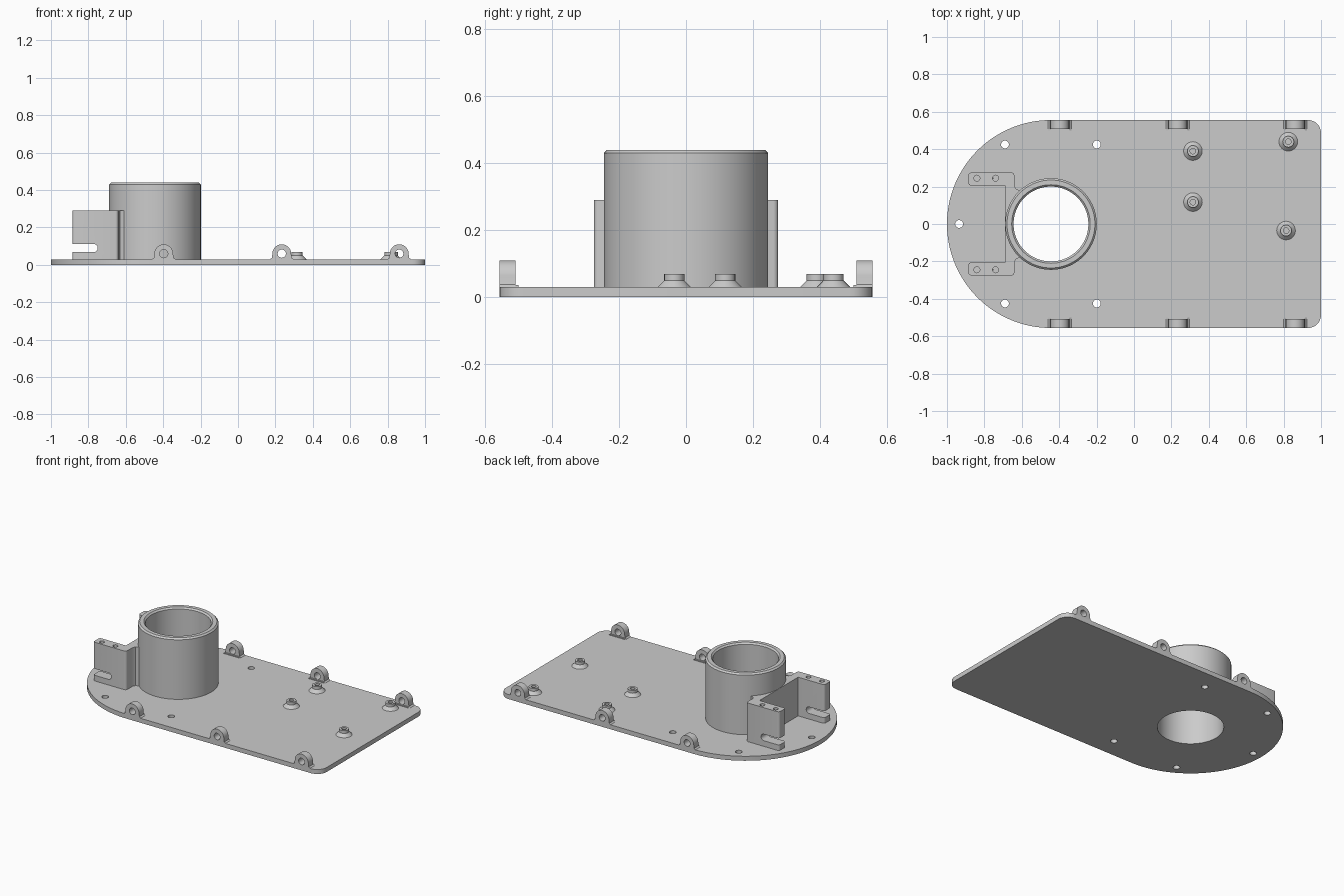
import bpy, bmesh
from math import sin, cos, pi, radians
from mathutils import Matrix

if "Cube" in bpy.data.objects:
    bpy.data.objects.remove(bpy.data.objects["Cube"])

grey = bpy.data.materials.new("light grey plastic")
grey.use_nodes = True
COLOUR = (0.6, 0.6, 0.6, 1)
grey.diffuse_color = COLOUR
grey.node_tree.nodes["Principled BSDF"].inputs["Base Color"].default_value = COLOUR

PLATE = 0.03            # plate thickness
TUBE_X = -0.444         # centre of tube and rounded end
HALF = 0.556            # half width of plate
ROOT = PLATE - 0.01     # parts sink slightly into the plate


def arc(cx, cy, r, a0, a1, n):
    """Points on an arc, angles in degrees."""
    angles = [radians(a0 + (a1 - a0) * i / n) for i in range(n + 1)]
    return [(cx + r * cos(a), cy + r * sin(a)) for a in angles]


def circle(cx, cy, r, n=24):
    return arc(cx, cy, r, 0, 360, n)[:-1]


def finish(name, bm):
    bmesh.ops.recalc_face_normals(bm, faces=bm.faces)
    mesh = bpy.data.meshes.new(name)
    bm.to_mesh(mesh)
    bm.free()
    mesh.materials.append(grey)
    mesh.shade_smooth()
    mesh.set_sharp_from_angle(angle=radians(30))
    obj = bpy.data.objects.new(name, mesh)
    bpy.context.collection.objects.link(obj)
    return obj


def prism(name, loops, z0, z1, matrix=Matrix()):
    """Extrude an outline (first loop) with holes (other loops)."""
    bm = bmesh.new()
    for loop in loops:
        vs = [bm.verts.new((x, y, z0)) for x, y in loop]
        for a, b in zip(vs, vs[1:] + vs[:1]):
            bm.edges.new((a, b))
    bmesh.ops.triangle_fill(bm, use_beauty=True, edges=bm.edges[:])
    top = bmesh.ops.extrude_face_region(bm, geom=bm.faces[:])["geom"]
    verts = [v for v in top if isinstance(v, bmesh.types.BMVert)]
    bmesh.ops.translate(bm, verts=verts, vec=(0, 0, z1 - z0))
    bm.transform(matrix)
    return finish(name, bm)


def lathe(name, profile, x, y, steps):
    """Spin a closed (radius, height) profile round a vertical axis."""
    bm = bmesh.new()
    rings = [[bm.verts.new((x + r * cos(2 * pi * i / steps), y + r * sin(2 * pi * i / steps), z))
              for r, z in profile] for i in range(steps)]
    n = len(profile)
    for i in range(steps):
        a, b = rings[i], rings[(i + 1) % steps]
        for j in range(n):
            k = (j + 1) % n
            bm.faces.new((a[j], b[j], b[k], a[k]))
    return finish(name, bm)


# Base plate: round end, two small corners, tube opening and screw holes
corner = 0.07
outline = (arc(TUBE_X, 0, HALF, 90, 270, 64)
           + arc(1 - corner, -HALF + corner, corner, -90, 0, 8)
           + arc(1 - corner, HALF - corner, corner, 0, 90, 8))
holes = [circle(TUBE_X, 0, 0.2, 72), circle(-0.935, 0, 0.021)]
holes += [circle(x, y, 0.021) for x in (-0.69, -0.199) for y in (-0.425, 0.425)]
prism("base_plate", [outline] + holes, 0, PLATE)

# Upright tube with chamfered rim
lathe("tube", [(0.2, ROOT), (0.245, ROOT), (0.245, 0.43), (0.235, 0.44),
               (0.21, 0.44), (0.2, 0.43)], TUBE_X, 0, 72)

# U-shaped bracket joined to the tube wall
upper = (arc(TUBE_X, 0, 0.225, 180, 127, 10)
         + [(-0.61, 0.18), (-0.63, 0.187), (-0.64, 0.205)]
         + arc(-0.655, 0.26, 0.015, 0, 90, 4)
         + arc(-0.87, 0.26, 0.015, 90, 180, 4)
         + arc(-0.87, 0.22, 0.015, 180, 270, 4)
         + [(-0.69, 0.205)])
lower = [(x, -y) for x, y in reversed(upper[1:])]
bracket = prism("bracket", [upper + lower], ROOT, 0.29)

# Slot through both arms, and screw holes down from the top
slot = [(-0.95, 0.112), (-0.95, 0.068)] + arc(-0.772, 0.09, 0.022, -90, 90, 10)
sideways = Matrix.Rotation(pi / 2, 4, "X")
cutters = [prism("slot_cutter", [slot], -0.4, 0.4, sideways)]
cutters += [prism("hole_cutter", [circle(x, y, 0.016, 16)], 0.1, 0.35)
            for x in (-0.84, -0.74) for y in (-0.245, 0.245)]
bpy.context.view_layer.objects.active = bracket
for cutter in cutters:
    cutter.hide_render = True
    mod = bracket.modifiers.new("cut", "BOOLEAN")
    mod.operation, mod.solver, mod.object = "DIFFERENCE", "EXACT", cutter
    bpy.ops.object.modifier_apply(modifier=mod.name)
for cutter in cutters:
    bpy.data.objects.remove(cutter)
bracket.data.shade_smooth()
bracket.data.set_sharp_from_angle(angle=radians(30))

# Pierced edge lugs with flared feet, three along each long side
lug = ([(0.062, ROOT), (0.062, PLATE), (0.053, 0.038)]
       + arc(0, 0.06, 0.05, 0, 180, 24)
       + [(-0.053, 0.038), (-0.062, PLATE), (-0.062, ROOT)])
foot = [(-0.062, ROOT), (0.062, ROOT), (0.062, PLATE), (0.053, 0.036),
        (-0.053, 0.036), (-0.062, PLATE)]
for side, label in ((-1, "front"), (1, "back")):
    for i, x in enumerate((-0.397, 0.234, 0.862)):
        place = Matrix.Translation((x, 0, 0)) @ sideways
        ys = sorted((-side * 0.508, -side * HALF))
        prism(f"{label}_lug_{i + 1}", [lug, circle(0, 0.06, 0.022)], *ys, place)
        ys = sorted((-side * 0.5, -side * 0.512))
        prism(f"{label}_lug_foot_{i + 1}", [foot], *ys, place)

# Standoffs: coned foot, short post, blind hole
for i, (x, y) in enumerate([(0.315, 0.39), (0.315, 0.117), (0.825, 0.44), (0.813, -0.035)]):
    lathe(f"standoff_{i + 1}", [(0.015, ROOT), (0.05, ROOT), (0.05, PLATE), (0.03, 0.05),
                                (0.03, 0.069), (0.015, 0.069)], x, y, 24)
